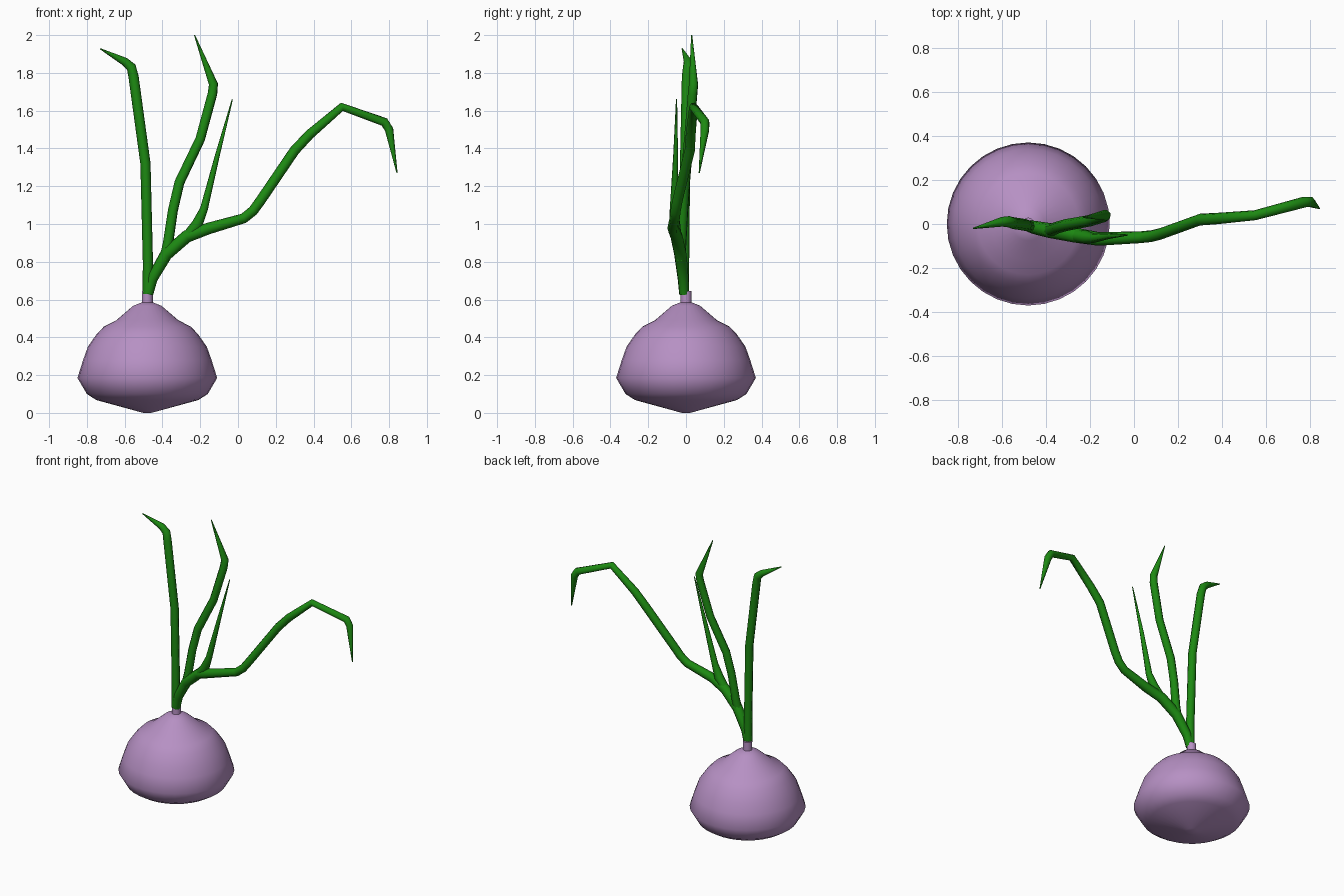
import bpy, bmesh, math

if "Cube" in bpy.data.objects:
    bpy.data.objects.remove(bpy.data.objects["Cube"])

CX = -0.48


def material(name, rgb):
    m = bpy.data.materials.new(name)
    m.diffuse_color = (*rgb, 1)
    m.use_nodes = True
    m.node_tree.nodes["Principled BSDF"].inputs["Base Color"].default_value = m.diffuse_color
    return m


purple = material("bulb_purple", (0.47, 0.28, 0.55))
green = material("leaf_green", (0.012, 0.25, 0.006))


def smooth(ob, angle):
    bpy.ops.object.select_all(action='DESELECT')
    ob.select_set(True)
    bpy.context.view_layer.objects.active = ob
    bpy.ops.object.shade_smooth_by_angle(angle=math.radians(angle))


def lathe(name, profile, mat, sides=32):
    """Revolve (radius, z) points about the bulb axis and cap both ends."""
    bm = bmesh.new()
    rings = [[bm.verts.new((CX + r * math.cos(2 * math.pi * i / sides),
                            r * math.sin(2 * math.pi * i / sides), z))
              for i in range(sides)] for r, z in profile]
    for a, b in zip(rings, rings[1:]):
        for i in range(sides):
            j = (i + 1) % sides
            bm.faces.new((a[i], a[j], b[j], b[i]))
    bm.faces.new(rings[0][::-1])
    bm.faces.new(rings[-1])
    me = bpy.data.meshes.new(name)
    bm.to_mesh(me)
    bm.free()
    ob = bpy.data.objects.new(name, me)
    bpy.context.collection.objects.link(ob)
    me.materials.append(mat)
    smooth(ob, 50)


def leaf(name, points):
    """Tapered round tube through (x, y, z, radius) points."""
    cu = bpy.data.curves.new(name, 'CURVE')
    cu.dimensions = '3D'
    cu.bevel_depth = 1.0
    cu.bevel_resolution = 2
    cu.use_fill_caps = True
    sp = cu.splines.new('POLY')
    sp.points.add(len(points) - 1)
    for p, (x, y, z, r) in zip(sp.points, points):
        p.co = (x, y, z, 1)
        p.radius = r
    cu.materials.append(green)
    ob = bpy.data.objects.new(name, cu)
    bpy.context.collection.objects.link(ob)
    bpy.ops.object.select_all(action='DESELECT')
    ob.select_set(True)
    bpy.context.view_layer.objects.active = ob
    bpy.ops.object.convert(target='MESH')
    smooth(bpy.context.object, 60)


# Bulb and its short neck
lathe("bulb", [(0.02, 0), (0.04, 0.005), (0.27, 0.068), (0.32, 0.10), (0.37, 0.185),
               (0.34, 0.28), (0.315, 0.35), (0.27, 0.415), (0.23, 0.457),
               (0.165, 0.49), (0.075, 0.567), (0.03, 0.585)], purple)
lathe("neck", [(0.029, 0.56), (0.029, 0.645)], purple, 12)

# Upright leaf with a bent tip
leaf("upright_leaf", [(-0.478, -0.01, 0.63, 0.027), (-0.477, -0.01, 0.8, 0.027),
                      (-0.49, -0.005, 1.32, 0.027), (-0.553, 0.005, 1.78, 0.027),
                      (-0.565, 0.01, 1.83, 0.026), (-0.60, 0.01, 1.86, 0.022),
                      (-0.73, -0.02, 1.928, 0.003)])

# Main stalk arching to the right and drooping
leaf("arching_leaf", [(-0.475, -0.01, 0.63, 0.027), (-0.455, -0.015, 0.71, 0.03),
                      (-0.38, -0.03, 0.84, 0.034), (-0.27, -0.05, 0.935, 0.034),
                      (-0.16, -0.068, 0.975, 0.031), (0.03, -0.06, 1.03, 0.027),
                      (0.08, -0.055, 1.07, 0.027), (0.12, -0.045, 1.125, 0.027),
                      (0.30, 0.02, 1.39, 0.027), (0.38, 0.025, 1.475, 0.026),
                      (0.55, 0.04, 1.62, 0.023), (0.775, 0.10, 1.54, 0.025),
                      (0.80, 0.10, 1.50, 0.024), (0.842, 0.07, 1.27, 0.003)])

# Side leaf with a bent tip
leaf("middle_leaf", [(-0.39, -0.03, 0.81, 0.028), (-0.37, -0.025, 0.90, 0.028),
                     (-0.345, -0.015, 1.07, 0.027), (-0.31, -0.005, 1.22, 0.027),
                     (-0.20, 0.015, 1.45, 0.026), (-0.135, 0.035, 1.69, 0.026),
                     (-0.13, 0.04, 1.74, 0.025), (-0.23, 0.03, 2.0, 0.003)])

# Thin straight leaf
leaf("thin_leaf", [(-0.28, -0.05, 0.92, 0.028), (-0.215, -0.06, 1.0, 0.03),
                   (-0.18, -0.065, 1.08, 0.021), (-0.11, -0.055, 1.36, 0.013),
                   (-0.03, -0.05, 1.66, 0.003)])
